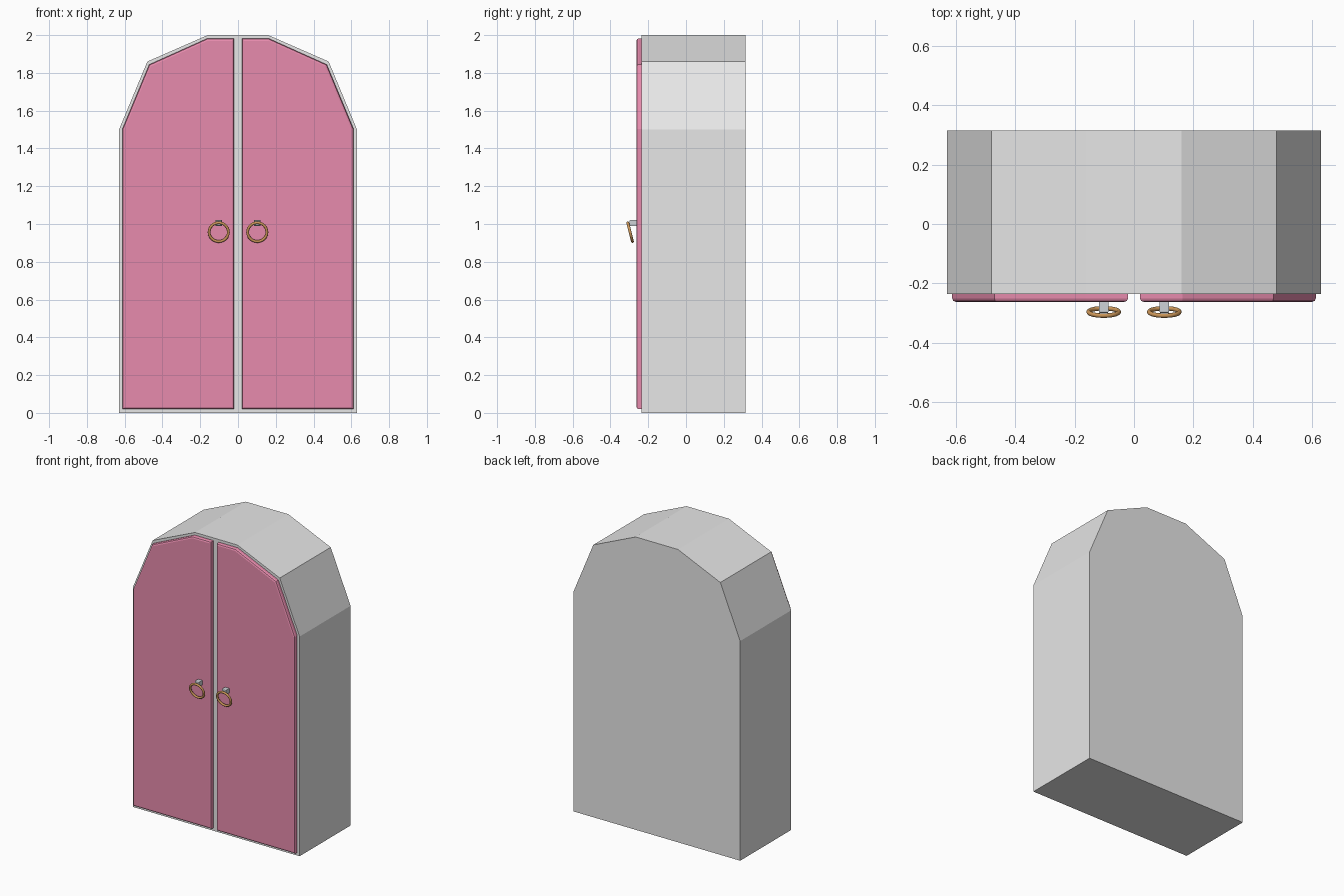
import bpy, bmesh, math
from mathutils import Matrix, Vector

if "Cube" in bpy.data.objects:
    bpy.data.objects.remove(bpy.data.objects["Cube"])


def material(name, rgb):
    m = bpy.data.materials.new(name)
    m.diffuse_color = (*rgb, 1)
    m.use_nodes = True
    m.node_tree.nodes["Principled BSDF"].inputs["Base Color"].default_value = m.diffuse_color
    return m


grey = material("light_grey", (0.8, 0.8, 0.8))
pink = material("pink", (0.80, 0.26, 0.42))
gold = material("gold", (0.61, 0.31, 0.10))
silver = material("silver", (0.62, 0.65, 0.68))


def finish(name, bm, mat):
    bmesh.ops.recalc_face_normals(bm, faces=bm.faces)
    me = bpy.data.meshes.new(name)
    bm.to_mesh(me)
    bm.free()
    me.materials.append(mat)
    ob = bpy.data.objects.new(name, me)
    bpy.context.collection.objects.link(ob)
    return ob


def prism(name, outline, y0, y1, mat, bevel=0.0):
    """Extrude an x-z outline from y0 (front) to y1, rounding the front rim."""
    bm = bmesh.new()
    front = bm.faces.new([bm.verts.new((x, y0, z)) for x, z in outline])
    back = [bm.verts.new((x, y1, z)) for x, z in outline]
    rim, n = list(front.verts), len(outline)
    for i in range(n):
        j = (i + 1) % n
        bm.faces.new((rim[i], rim[j], back[j], back[i]))
    bm.faces.new(back[::-1])
    if bevel:
        bmesh.ops.bevel(bm, geom=list(front.edges), offset=bevel, segments=2,
                        profile=0.5, affect='EDGES')
    return finish(name, bm, mat)


def torus(name, center, major, minor, tilt, mat, nu=32, nv=10):
    """Ring facing the front, its lower side tilted outward."""
    rot = Matrix.Rotation(tilt, 3, 'X')
    bm = bmesh.new()
    v = []
    for i in range(nu):
        a = 2 * math.pi * i / nu
        for k in range(nv):
            b = 2 * math.pi * k / nv
            r = major + minor * math.cos(b)
            p = Vector((r * math.cos(a), minor * math.sin(b), r * math.sin(a)))
            v.append(bm.verts.new(rot @ p + Vector(center)))
    for i in range(nu):
        for k in range(nv):
            i2, k2 = (i + 1) % nu, (k + 1) % nv
            f = bm.faces.new((v[i * nv + k], v[i2 * nv + k],
                              v[i2 * nv + k2], v[i * nv + k2]))
            f.smooth = True
    return finish(name, bm, mat)


# Arched cabinet body
half = [(0.63, 0), (0.63, 1.5), (0.48, 1.86), (0.16, 2.0)]
prism("cabinet_body", half + [(-x, z) for x, z in reversed(half)],
      -0.235, 0.315, grey)

door = [(0.02, 0.02), (0.612, 0.02), (0.612, 1.503),
        (0.47, 1.844), (0.163, 1.982), (0.02, 1.982)]
for s, side in ((-1, "left"), (1, "right")):
    # Door panel
    prism(side + "_door", [(s * x, z) for x, z in door],
          -0.262, -0.233, pink, 0.012)
    # Ring mount and pull ring
    c, w = s * 0.102, 0.016
    prism(side + "_ring_mount",
          [(c - w, 0.99), (c + w, 0.99), (c + w, 1.02), (c - w, 1.02)],
          -0.300, -0.258, silver, 0.005)
    torus(side + "_pull_ring", (c, -0.296, 0.957), 0.051, 0.0075,
          math.radians(14), gold)
